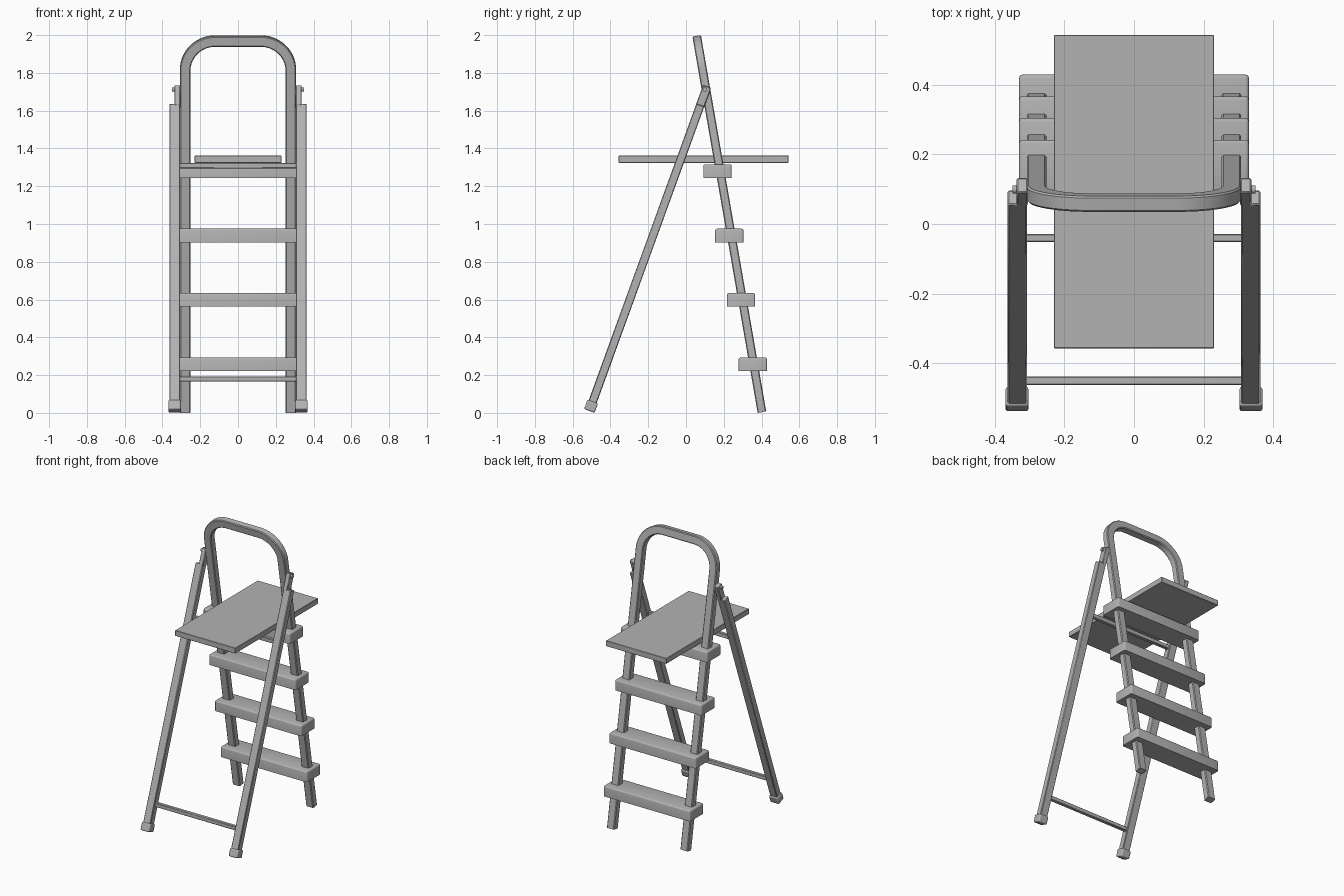
import bpy, bmesh, math
from mathutils import Vector, Matrix

if "Cube" in bpy.data.objects:
    bpy.data.objects.remove(bpy.data.objects["Cube"])

SLOPE_REAR = 0.363      # dy/dz of the supporting legs
SLOPE_STEP = -0.1734    # dy/dz of the hoop frame

# Mid grey painted metal for every part
grey = bpy.data.materials.new("mid_grey")
grey.diffuse_color = (0.45, 0.45, 0.45, 1)
grey.use_nodes = True
grey.node_tree.nodes["Principled BSDF"].inputs["Base Color"].default_value = grey.diffuse_color


def rear_y(z):
    return -0.04 + SLOPE_REAR * (z - 1.31)


def finish(name, bm, bevel=0.0, segments=1):
    bmesh.ops.recalc_face_normals(bm, faces=bm.faces)
    mesh = bpy.data.meshes.new(name)
    bm.to_mesh(mesh)
    bm.free()
    mesh.materials.append(grey)
    ob = bpy.data.objects.new(name, mesh)
    bpy.context.collection.objects.link(ob)
    if bevel:
        mod = ob.modifiers.new("edge_round", 'BEVEL')
        mod.width = bevel
        mod.segments = segments
        mod.limit_method = 'ANGLE'
    bpy.ops.object.select_all(action='DESELECT')
    ob.select_set(True)
    bpy.context.view_layer.objects.active = ob
    bpy.ops.object.shade_smooth_by_angle(angle=math.radians(40))
    return ob


def box(name, size, loc, tilt=0.0, bevel=0.0, segments=1):
    bm = bmesh.new()
    m = (Matrix.Translation(loc) @ Matrix.Rotation(tilt, 4, 'X')
         @ Matrix.Diagonal((*size, 1)))
    bmesh.ops.create_cube(bm, size=1, matrix=m)
    return finish(name, bm, bevel, segments)


def rear_beam(name, x, width, depth, z0, z1, bevel, segments=1):
    # box running along the tilted supporting-leg axis
    length = (z1 - z0) * math.hypot(1, SLOPE_REAR)
    zc = (z0 + z1) / 2
    return box(name, (width, depth, length), (x, rear_y(zc), zc),
               -math.atan(SLOPE_REAR), bevel, segments)


def rod(name, x0, x1, radius, y, z):
    bm = bmesh.new()
    m = Matrix.Translation(((x0 + x1) / 2, y, z)) @ Matrix.Rotation(math.pi / 2, 4, 'Y')
    bmesh.ops.create_cone(bm, cap_ends=True, segments=24, radius1=radius,
                          radius2=radius, depth=abs(x1 - x0), matrix=m)
    return finish(name, bm)


def rounded_profile(w, d, r, steps=1):
    pts = []
    for k, (sx, sy) in enumerate([(1, 1), (-1, 1), (-1, -1), (1, -1)]):
        for i in range(steps + 1):
            a = math.pi / 2 * (k + i / steps)
            pts.append((sx * (w / 2 - r) + r * math.cos(a),
                        sy * (d / 2 - r) + r * math.sin(a)))
    return pts


# Hoop frame: chamfered bar swept along an upside-down U in a tilted plane
up = Vector((0, SLOPE_STEP, 1)).normalized()
side = Vector((1, 0, 0))
depth_dir = side.cross(up)
origin = Vector((0, 0.402, 0.004))
half, radius, n_arc = 0.28, 0.158, 14
top = (1.9685 - origin.z) / up.z
path = [(half, 0, 0.0)]
for cx, start in ((half - radius, 0.0), (radius - half, math.pi / 2)):
    for i in range(n_arc + 1):
        a = start + math.pi / 2 * i / n_arc
        path.append((cx + radius * math.cos(a), top - radius + radius * math.sin(a), a))
path.append((-half, 0, math.pi))

bm = bmesh.new()
rings = []
for px, pv, a in path:
    outward = side * math.cos(a) + up * math.sin(a)
    centre = origin + side * px + up * pv
    rings.append([bm.verts.new(centre + outward * u + depth_dir * w)
                  for u, w in rounded_profile(0.056, 0.046, 0.005)])
for r0, r1 in zip(rings, rings[1:]):
    n = len(r0)
    for i in range(n):
        bm.faces.new((r0[i], r0[(i + 1) % n], r1[(i + 1) % n], r1[i]))
bm.faces.new(rings[0])
bm.faces.new(rings[-1])
finish("hoop_frame", bm)

# Steps: rounded on top and at the corners, flat underneath
for i in range(4):
    bm = bmesh.new()
    m = (Matrix.Translation((0, 0.354 - 0.0625 * i, 0.257 + 0.341 * i))
         @ Matrix.Diagonal((0.66, 0.15, 0.072, 1)))
    bmesh.ops.create_cube(bm, size=1, matrix=m)
    low = min(v.co.z for v in bm.verts)
    edges = [e for e in bm.edges if any(v.co.z > low + 0.01 for v in e.verts)]
    bmesh.ops.bevel(bm, geom=edges, offset=0.01, segments=3, profile=0.5,
                    affect='EDGES')
    finish(f"step_{i + 1}", bm)

# Platform
box("platform", (0.46, 0.90, 0.038), (0, 0.093, 1.343), bevel=0.002)

# Supporting legs with feet, hinge brackets and pivot bolts
for label, s in (("left", -1), ("right", 1)):
    rear_beam(f"support_leg_{label}", s * 0.335, 0.056, 0.045, 0.02, 1.63, 0.004)
    rear_beam(f"foot_{label}", s * 0.336, 0.066, 0.059, 0.0102, 0.06, 0.007, 2)
    rear_beam(f"hinge_bracket_{label}", s * 0.321, 0.032, 0.046, 1.62, 1.728, 0.004)
    rod(f"pivot_bolt_{label}", s * 0.29, s * 0.349, 0.011, 0.099, 1.712)

# Cross bars between the supporting legs
for label, z in (("lower", 0.179), ("upper", 1.309)):
    box(f"cross_bar_{label}", (0.64, 0.024, 0.028), (0, rear_y(z), z), bevel=0.003)
